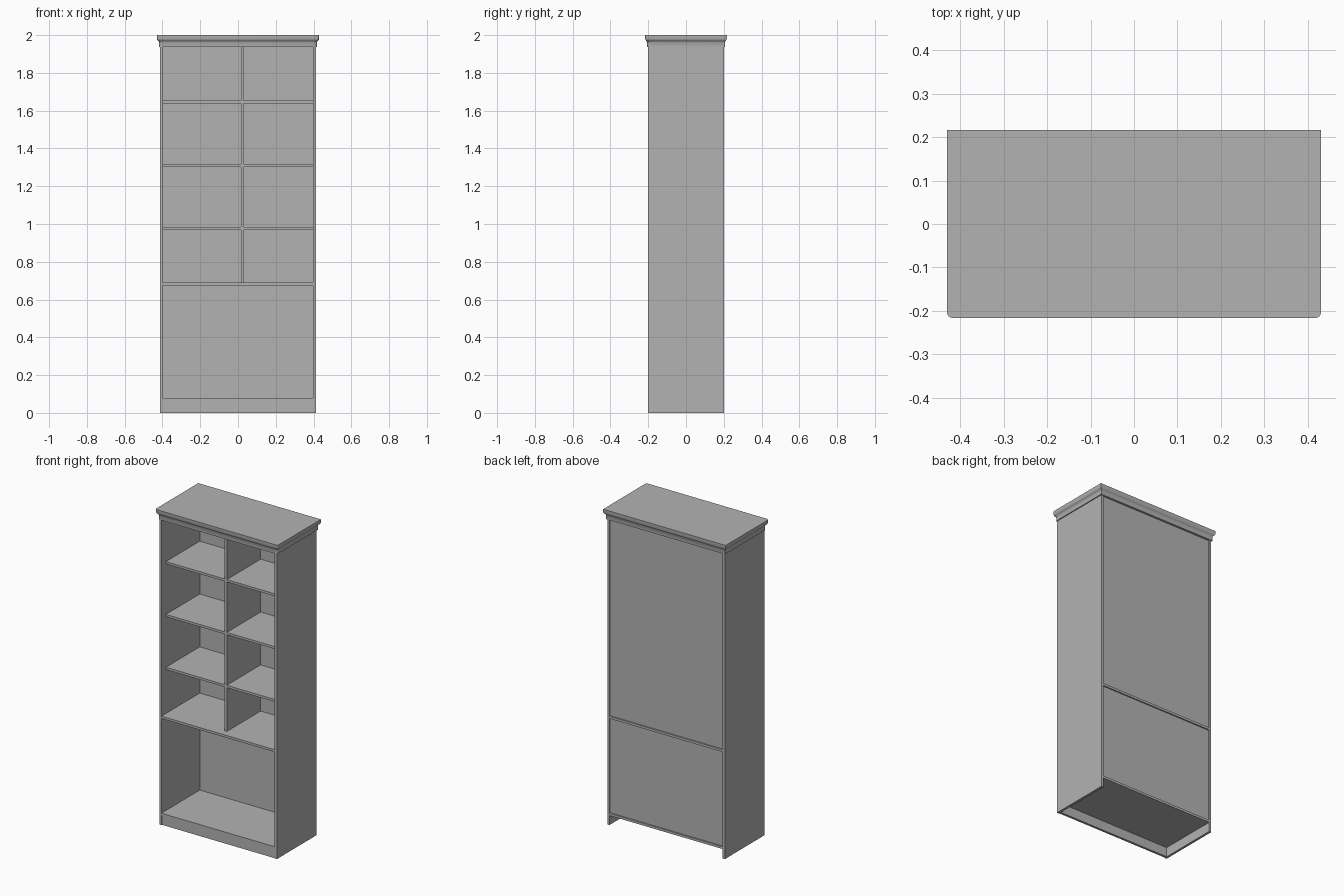
import bpy
import bmesh
import math

cube = bpy.data.objects.get("Cube")
if cube:
    bpy.data.objects.remove(cube, do_unlink=True)

# Single painted finish
grey = bpy.data.materials.new("plain_grey")
grey.use_nodes = True
COLOUR = (0.45, 0.45, 0.45, 1)
grey.diffuse_color = COLOUR
grey.node_tree.nodes["Principled BSDF"].inputs["Base Color"].default_value = COLOUR


def finish(name, bm):
    bmesh.ops.recalc_face_normals(bm, faces=bm.faces)
    mesh = bpy.data.meshes.new(name)
    bm.to_mesh(mesh)
    bm.free()
    mesh.materials.append(grey)
    obj = bpy.data.objects.new(name, mesh)
    bpy.context.collection.objects.link(obj)
    return obj


def board(name, x, y, z):
    """Box from (low, high) pairs on each axis."""
    bm = bmesh.new()
    bmesh.ops.create_cube(bm, size=1)
    for v in bm.verts:
        v.co = [low + (c + 0.5) * (high - low) for c, (low, high) in zip(v.co, (x, y, z))]
    return finish(name, bm)


W, D, T = 0.412, 0.2, 0.015      # half width, half depth, board thickness
INNER = W - T
TOP = 1.94
FLOOR, MIDDLE = 0.06, 0.675      # undersides of the fixed shelves
BACK = D - 0.008                 # outside of the back panels
SETBACK = -D + 0.045
DIVIDER = 0.015

# Side panels
for side, x in (("right", (-W, -INNER)), ("left", (INNER, W))):
    board(side + "_side_panel", x, (-D, D), (0, TOP))

# Fixed shelves and plinth
for name, z in (("bottom_shelf", FLOOR), ("middle_shelf", MIDDLE)):
    board(name, (-INNER, INNER), (-D, D), (z, z + T))
board("plinth", (-INNER, INNER), (-D + 0.004, -D + 0.019), (0, FLOOR))

# Back panels between the fixed shelves
board("lower_back", (-INNER, INNER), (BACK - 0.008, BACK), (FLOOR + T, MIDDLE))
board("upper_back", (-INNER, INNER), (BACK - 0.008, BACK), (MIDDLE + T, TOP))

# Upright divider and the small shelves either side of it
board("divider", (DIVIDER, DIVIDER + T), (SETBACK, BACK - 0.008), (MIDDLE + T, TOP))
for i in range(3):
    z = 0.968 + i * 0.335
    board(f"right_shelf_{i + 1}", (-INNER, DIVIDER), (SETBACK, BACK - 0.008), (z, z + T))
    board(f"left_shelf_{i + 1}", (DIVIDER + T, INNER), (SETBACK, BACK - 0.008), (z, z + T))


# Crown moulding: rings with rounded front corners, lofted up a profile
def ring(bm, overhang, z):
    hx, hy, r = W + overhang, D + overhang * 0.9, 0.014
    points = [(hx, hy), (-hx, hy)]
    for cx, start in ((-hx + r, math.pi), (hx - r, 1.5 * math.pi)):
        for k in range(7):
            a = start + k * math.pi / 12
            points.append((cx + r * math.cos(a), -hy + r + r * math.sin(a)))
    return [bm.verts.new((x, y, z)) for x, y in points]


bm = bmesh.new()
profile = [(0.006, TOP - 0.004), (0.006, 1.964), (0.008, 1.967), (0.012, 1.970),
           (0.016, 1.975), (0.018, 1.980), (0.018, 2.0)]
rings = [ring(bm, o, z) for o, z in profile]
for low, high in zip(rings, rings[1:]):
    for i in range(len(low)):
        j = (i + 1) % len(low)
        bm.faces.new((low[i], low[j], high[j], high[i]))
bm.faces.new(rings[0])
bm.faces.new(rings[-1])
crown = finish("crown_moulding", bm)
bpy.ops.object.select_all(action="DESELECT")
crown.select_set(True)
bpy.context.view_layer.objects.active = crown
bpy.ops.object.shade_smooth_by_angle(angle=math.radians(35))
